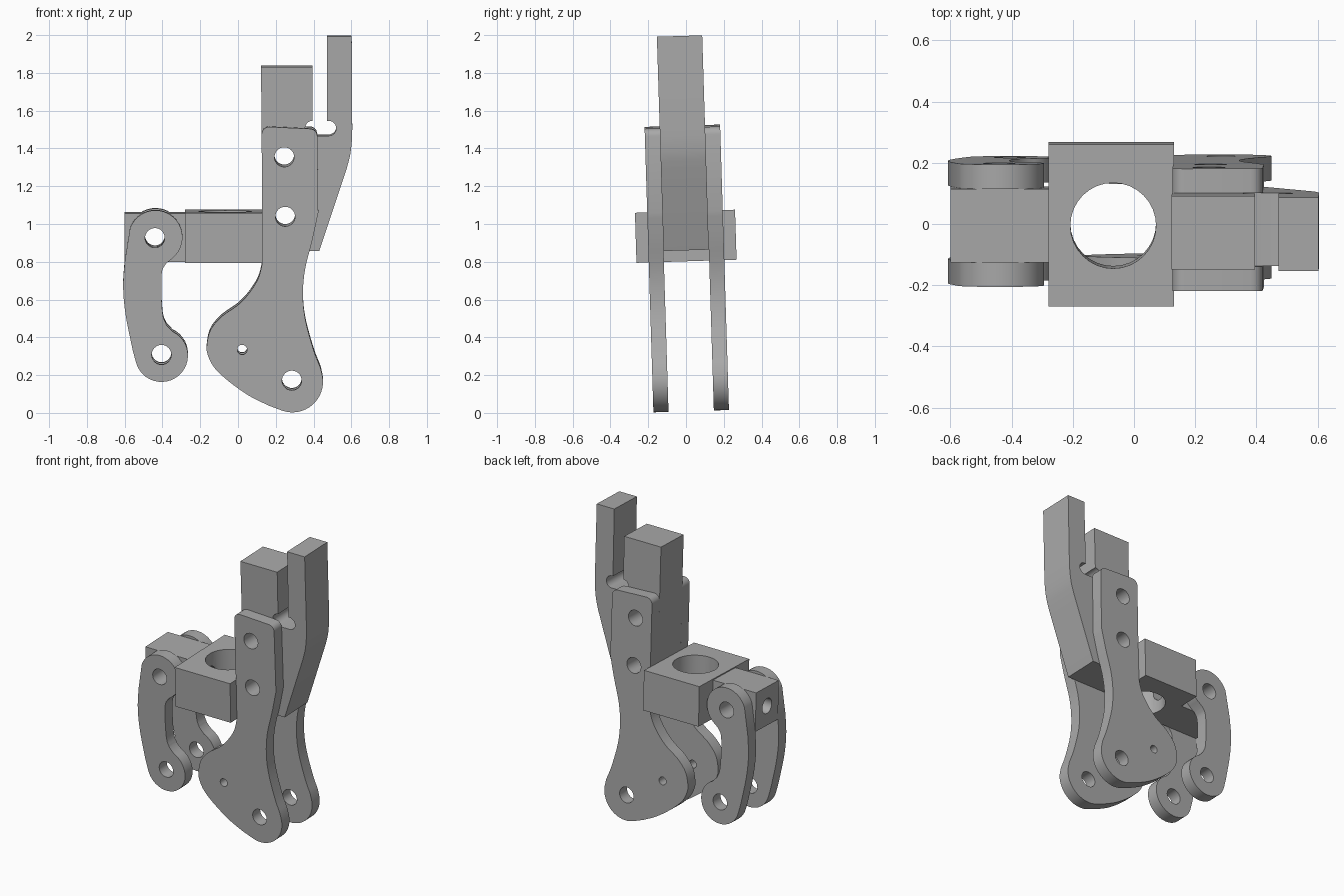
import bpy, bmesh, math
from mathutils import Matrix, Vector

default = bpy.data.objects.get("Cube")
if default:
    bpy.data.objects.remove(default, do_unlink=True)

grey = bpy.data.materials.new("plain grey")
grey.use_nodes = True
grey.diffuse_color = (0.4, 0.4, 0.4, 1)
grey.node_tree.nodes["Principled BSDF"].inputs["Base Color"].default_value = (0.4, 0.4, 0.4, 1)

# The whole assembly leans slightly backwards to front
LEAN = Matrix.Translation((0, 0.0275, 0.006)) @ Matrix.Rotation(0.031, 4, "X")
PIN = 0.052


def prism(name, points, y0, y1):
    """Extrude an x-z outline from y0 to y1."""
    bm = bmesh.new()
    face = bm.faces.new([bm.verts.new((x, y0, z)) for x, z in points])
    grown = bmesh.ops.extrude_face_region(bm, geom=[face])
    bmesh.ops.translate(bm, vec=(0, y1 - y0, 0),
                        verts=[v for v in grown["geom"] if isinstance(v, bmesh.types.BMVert)])
    bmesh.ops.recalc_face_normals(bm, faces=bm.faces)
    mesh = bpy.data.meshes.new(name)
    bm.to_mesh(mesh)
    bm.free()
    mesh.materials.append(grey)
    obj = bpy.data.objects.new(name, mesh)
    bpy.context.collection.objects.link(obj)
    return obj


def box(name, x0, x1, y0, y1, z0, z1):
    return prism(name, [(x0, z0), (x1, z0), (x1, z1), (x0, z1)], y0, y1)


def rod(center, radius, length, axis):
    """Round cutter along one axis."""
    bpy.ops.mesh.primitive_cylinder_add(vertices=32, radius=radius, depth=length)
    obj = bpy.context.object
    obj.name = "hole_cutter"
    turn = Vector((0, 0, 1)).rotation_difference(Vector(axis)).to_matrix().to_4x4()
    obj.data.transform(Matrix.Translation(center) @ turn)
    return obj


def pin_hole(x, z, radius=PIN):
    return rod((x, 0, z), radius, 1, (0, 1, 0))


def combine(obj, other, operation="DIFFERENCE"):
    """Apply a boolean and remove the helper."""
    mod = obj.modifiers.new("cut", "BOOLEAN")
    mod.operation = operation
    mod.solver = "EXACT"
    mod.object = other
    bpy.context.view_layer.objects.active = obj
    bpy.ops.object.modifier_apply(modifier=mod.name)
    bpy.data.objects.remove(other, do_unlink=True)


def finish(obj):
    obj.data.transform(LEAN)
    bpy.ops.object.select_all(action="DESELECT")
    obj.select_set(True)
    bpy.context.view_layer.objects.active = obj
    bpy.ops.object.shade_smooth_by_angle(angle=math.radians(30))


def arc(cx, cz, r, start, end, steps=12):
    angles = [math.radians(start + (end - start) * i / steps) for i in range(steps + 1)]
    return [(cx + r * math.cos(a), cz + r * math.sin(a)) for a in angles]


def flow(points, steps=5):
    """Smooth curve through the given points."""
    p = [Vector(q) for q in points]
    p = [2 * p[0] - p[1]] + p + [2 * p[-1] - p[-2]]
    out = []
    for a, b, c, d in zip(p, p[1:], p[2:], p[3:]):
        for i in range(steps):
            t = i / steps
            out.append(tuple(0.5 * (2 * b + (c - a) * t + (2 * a - 5 * b + 4 * c - d) * t * t
                                    + (3 * b - a - 3 * c + d) * t ** 3)))
    return out + [tuple(p[-2])]


# Side plates: straight top, narrow waist, wide foot
plate_outline = (
    arc(0.165, 1.475, 0.04, 180, 90, 6) + arc(0.38, 1.465, 0.04, 90, 0, 6)
    + flow([(0.425, 1.06), (0.394, 0.917), (0.355, 0.76), (0.344, 0.625),
            (0.357, 0.493), (0.40, 0.334), (0.437, 0.238)])
    + arc(0.288, 0.165, 0.162, 10, -110, 16)
    + flow([(0.16, 0.04), (0.06, 0.09), (-0.045, 0.164), (-0.124, 0.238), (-0.16, 0.307),
            (-0.165, 0.36), (-0.145, 0.44), (-0.087, 0.51), (0, 0.572), (0.06, 0.636),
            (0.108, 0.715), (0.13, 0.80)]))

# Curved links: round ends joined by a bowed bar
link_outline = (
    arc(-0.437, 0.93, 0.143, 160, -50, 24)
    + flow([(-0.38, 0.792), (-0.402, 0.75), (-0.406, 0.65), (-0.398, 0.52), (-0.378, 0.465)])
    + arc(-0.405, 0.304, 0.14, 65, -165, 24)
    + flow([(-0.558, 0.334), (-0.595, 0.52), (-0.608, 0.668), (-0.6, 0.80)]))

for side, y0, y1 in (("front", -0.2, -0.12), ("back", 0.12, 0.2)):
    plate = prism(side + "_side_plate", plate_outline, y0, y1)
    for hole in ((0.245, 1.355), (0.25, 1.04), (0.285, 0.172), (0.022, 0.335, 0.026)):
        combine(plate, pin_hole(*hole))
    finish(plate)

    link = prism(side + "_curved_link", link_outline, y0, y1)
    for hole in ((-0.44, 0.927), (-0.405, 0.308)):
        combine(link, pin_hole(*hole))
    finish(link)

# Upright block with square post, undercut slot and tall prong
upright_outline = (
    [(0.13, 0.855), (0.43, 0.855)]
    + flow([(0.575, 1.29), (0.593, 1.36), (0.602, 1.43), (0.605, 1.5)], 4)
    + [(0.602, 1.99), (0.472, 1.99), (0.472, 1.545)]
    + arc(0.48, 1.505, 0.04, 90, -90) + arc(0.395, 1.505, 0.04, 270, 90)
    + [(0.395, 1.83), (0.122, 1.83)])
upright = prism("upright_block", upright_outline, -0.12, 0.12)
for hole in ((0.245, 1.355), (0.25, 1.04)):
    combine(upright, pin_hole(*hole))
finish(upright)

# Bored cross block with a narrow tongue between the links
cross = box("bored_cross_block", -0.28, 0.13, -0.265, 0.265, 0.797, 1.062)
combine(cross, box("tongue", -0.6, -0.2, -0.12, 0.12, 0.797, 1.055), "UNION")
combine(cross, rod((-0.068, 0, 0.93), 0.14, 1, (0, 0, 1)))
combine(cross, pin_hole(-0.44, 0.927))
combine(cross, rod((-0.4, 0, 0.927), 0.05, 0.5, (1, 0, 0)))
finish(cross)
